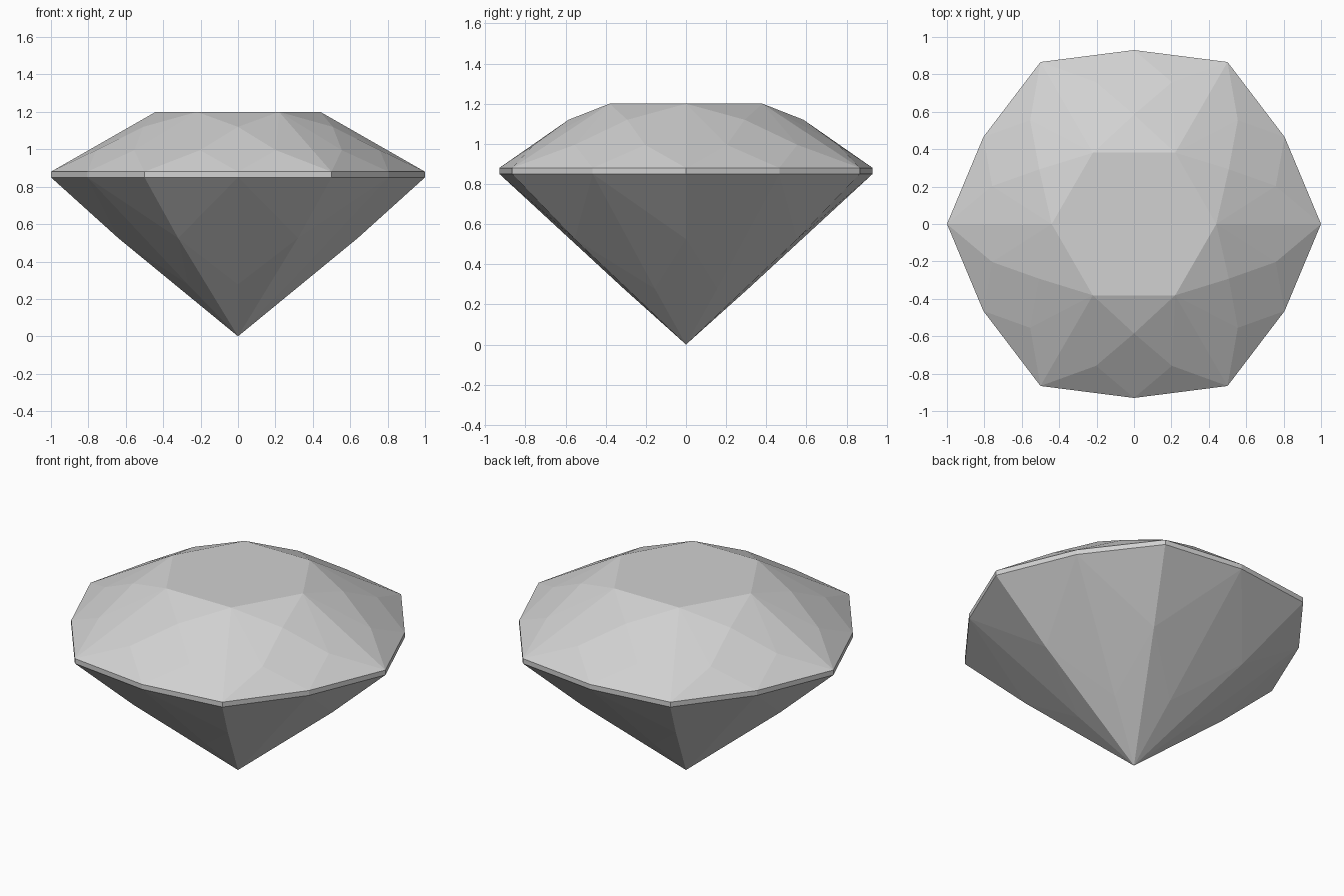
import bpy
import bmesh
from math import cos, sin, radians

cube = bpy.data.objects.get("Cube")
if cube:
    bpy.data.objects.remove(cube, do_unlink=True)

mat = bpy.data.materials.new("pale_grey")
mat.use_nodes = True
grey = (0.64, 0.64, 0.64, 1.0)
mat.diffuse_color = grey
mat.node_tree.nodes["Principled BSDF"].inputs["Base Color"].default_value = grey

bm = bmesh.new()


def ring(radius, z, start=0, step=60):
    """Evenly spaced vertices around the z axis."""
    return [bm.verts.new((radius * cos(radians(a)), radius * sin(radians(a)), z))
            for a in range(start, start + 360, step)]


# Crown: flat table corners, star points, and upper break points
table = ring(0.44, 1.2)
star = ring(0.585, 1.12, 30)
upper = ring(0.785, 0.995, 15, 30)

# Girdle: alternating main and half corners, on two levels
main_top, half_top = ring(1.0, 0.88), ring(0.93, 0.88, 30)
main_low, half_low = ring(1.0, 0.85), ring(0.93, 0.85, 30)

# Pavilion: break points on the main and half axes, and the culet
belly = ring(0.64, 0.525)
lower = ring(0.31, 0.278, 30)
culet = bm.verts.new((0, 0, 0))

bm.faces.new(table)
for i in range(6):
    n = (i + 1) % 6
    a, b = upper[2 * i], upper[2 * i + 1]
    s, h, g = star[i], half_top[i], half_low[i]
    facets = [
        # crown
        (table[i], s, table[n]),
        (s, a, h, b),
        # pavilion tip
        (belly[i], culet, lower[i]), (lower[i], culet, belly[n]),
    ]
    # each sixth is mirrored about its half axis
    for k, u in ((i, a), (n, b)):
        facets += [
            (table[k], main_top[k], u), (table[k], u, s),
            (main_top[k], h, u),
            (main_top[k], main_low[k], g, h),
            (main_low[k], belly[k], g),
            (g, belly[k], lower[i]),
        ]
    for f in facets:
        bm.faces.new(f)

bmesh.ops.recalc_face_normals(bm, faces=bm.faces)
mesh = bpy.data.meshes.new("cut_gem")
bm.to_mesh(mesh)
bm.free()
mesh.materials.append(mat)
gem = bpy.data.objects.new("cut_gem", mesh)
bpy.context.collection.objects.link(gem)
